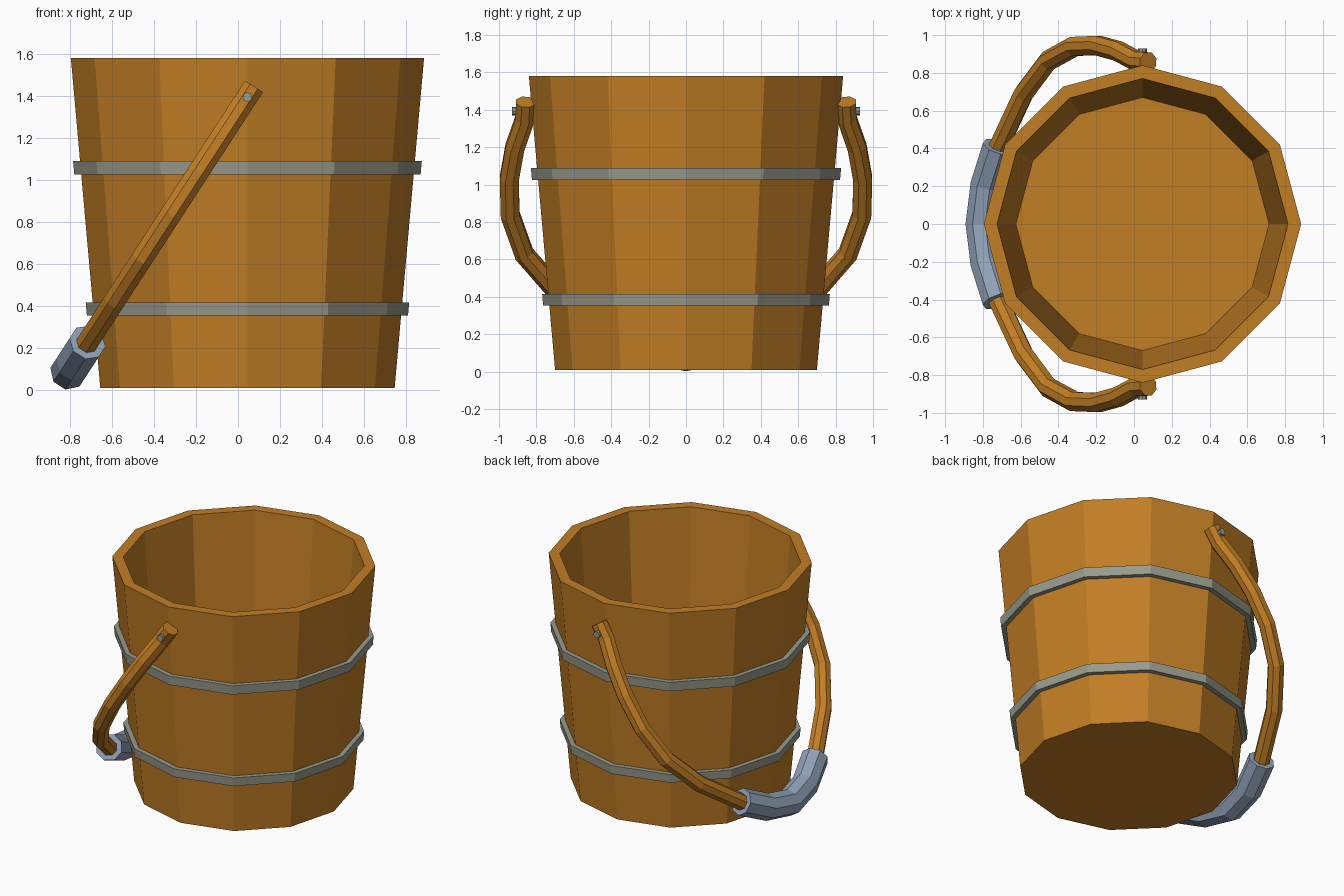
import bpy, bmesh, math
from mathutils import Vector

if "Cube" in bpy.data.objects:
    bpy.data.objects.remove(bpy.data.objects["Cube"])

CX = 0.045      # bucket axis
SIDES = 12


def material(name, rgb):
    m = bpy.data.materials.new(name)
    m.diffuse_color = (*rgb, 1)
    m.use_nodes = True
    m.node_tree.nodes["Principled BSDF"].inputs["Base Color"].default_value = m.diffuse_color
    return m


wood = material("warm wood", (0.54, 0.21, 0.018))
iron = material("grey iron", (0.31, 0.325, 0.26))
cloth = material("blue grey grip", (0.28, 0.36, 0.48))


def finish(name, bm, mat):
    bmesh.ops.recalc_face_normals(bm, faces=bm.faces)
    me = bpy.data.meshes.new(name)
    bm.to_mesh(me)
    bm.free()
    me.materials.append(mat)
    ob = bpy.data.objects.new(name, me)
    bpy.context.collection.objects.link(ob)
    return ob


def skin(name, rings, mat, closed=False):
    """Join rings of points with quads; cap the ends unless closed."""
    bm = bmesh.new()
    vs = [[bm.verts.new(p) for p in r] for r in rings]
    n = len(vs[0])
    pairs = list(zip(vs, vs[1:]))
    if closed:
        pairs.append((vs[-1], vs[0]))
    for a, b in pairs:
        for i in range(n):
            j = (i + 1) % n
            bm.faces.new((a[i], a[j], b[j], b[i]))
    if not closed:
        bm.faces.new(vs[0])
        bm.faces.new(vs[-1])
    return finish(name, bm, mat)


def lathe(name, profile, mat, closed=False):
    ang = [2 * math.pi * i / SIDES for i in range(SIDES)]
    rings = [[(CX + r * math.cos(a), r * math.sin(a), z) for a in ang]
             for r, z in profile]
    return skin(name, rings, mat, closed)


# Bucket body with hollow inside
lathe("bucket_body", [(0.70, 0.01), (0.84, 1.58), (0.77, 1.58), (0.67, 0.12)], wood)


# Iron hoops follow the taper of the wall
def wall(z):
    return 0.70 + 0.14 * (z - 0.01) / 1.57


for name, z0, z1 in (("lower_hoop", 0.355, 0.415), ("upper_hoop", 1.025, 1.09)):
    lathe(name, [(wall(z0) - 0.02, z0), (wall(z0) + 0.033, z0),
                 (wall(z1) + 0.033, z1), (wall(z1) - 0.02, z1)], iron, True)

# Handle lies in a tilted plane: t runs down the slope, y runs across
TOP = Vector((0.075, 0, 1.442))
DOWN = Vector((-0.545, 0, -0.838)).normalized()
ACROSS = Vector((0, 1, 0))
NORMAL = DOWN.cross(ACROSS)


def tube(name, half, radius, mat, sides=8):
    """Sweep a circle along half a path, mirrored in y."""
    path = half + [(t, -y) for t, y in reversed(half[:-1])]
    pts = [TOP + DOWN * t + ACROSS * y for t, y in path]
    rings = []
    for i, p in enumerate(pts):
        a = (p - pts[i - 1]).normalized() if i else None
        b = (pts[i + 1] - p).normalized() if i < len(pts) - 1 else None
        tan = ((a or b) + (b or a)).normalized()
        side = tan.cross(NORMAL)
        rings.append([p + radius * (side * math.cos(k) + NORMAL * math.sin(k))
                      for k in (2 * math.pi * (j + 0.5) / sides for j in range(sides))])
    return skin(name, rings, mat)


grip = [(1.45, 0.41), (1.565, 0.21), (1.613, 0.0)]
tube("handle", [(0, 0.857), (0.11, 0.862), (0.29, 0.915), (0.49, 0.945),
                (0.72, 0.94), (0.97, 0.865), (1.21, 0.69)] + grip, 0.055, wood)
tube("hand_grip", grip, 0.089, cloth)

# Pivot pins through the handle ends
for name, s in (("front_pin", -1), ("back_pin", 1)):
    rings = [[(CX + 0.023 * math.cos(a), s * y, 1.393 + 0.023 * math.sin(a))
              for a in (math.pi * k / 4 for k in range(8))] for y in (0.79, 0.93)]
    skin(name, rings, iron)
